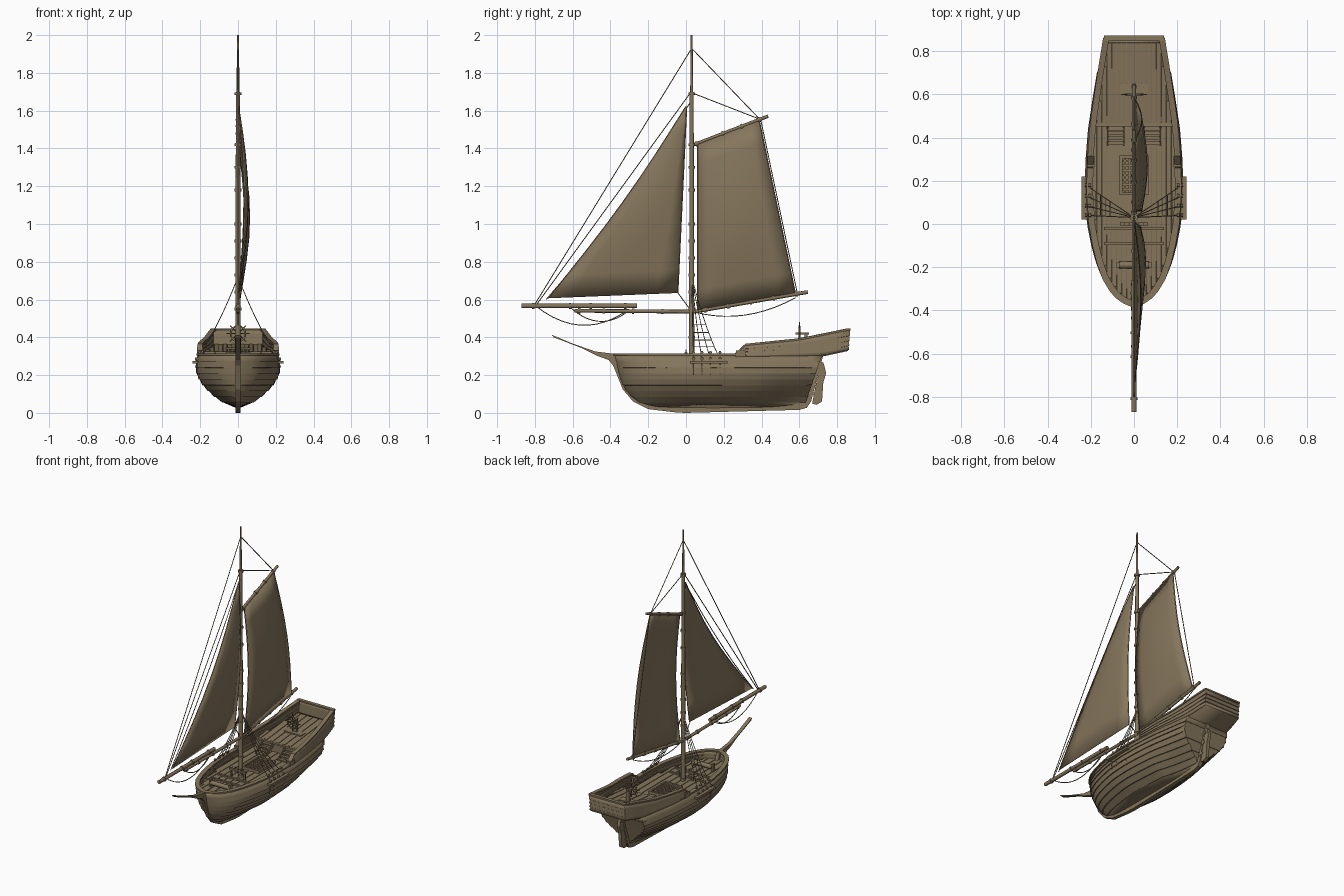
import bpy, bmesh, math
from mathutils import Vector as V

if "Cube" in bpy.data.objects:
    bpy.data.objects.remove(bpy.data.objects["Cube"])

wood = bpy.data.materials.new("weathered_wood")
wood.diffuse_color = (0.235, 0.18, 0.107, 1)
wood.use_nodes = True
wood.node_tree.nodes["Principled BSDF"].inputs["Base Color"].default_value = wood.diffuse_color


def interp(t, tab):
    for (a, p), (b, q) in zip(tab, tab[1:]):
        if t <= b:
            return p + (q - p) * max(0, (t - a) / (b - a))
    return tab[-1][1]


def add(name, data):
    ob = bpy.data.objects.new(name, data)
    bpy.context.collection.objects.link(ob)
    data.materials.append(wood)
    return ob


def finish(name, bm, thick=0, smooth=True):
    bmesh.ops.recalc_face_normals(bm, faces=bm.faces[:])
    me = bpy.data.meshes.new(name)
    bm.to_mesh(me)
    bm.free()
    ob = add(name, me)
    if thick:
        m = ob.modifiers.new("thickness", 'SOLIDIFY')
        m.thickness, m.offset = thick, 0
    if smooth:
        bpy.ops.object.select_all(action='DESELECT')
        ob.select_set(True)
        bpy.context.view_layer.objects.active = ob
        bpy.ops.object.shade_smooth_by_angle(angle=math.radians(25))
    return ob


def grid(name, rows, cyclic=False, thick=0, smooth=True):
    bm = bmesh.new()
    vs = [[bm.verts.new(p) for p in r] for r in rows]
    n = len(rows[0])
    for a, b in zip(vs, vs[1:]):
        for k in range(n if cyclic else n - 1):
            bm.faces.new((a[k], a[(k + 1) % n], b[(k + 1) % n], b[k]))
    return finish(name, bm, thick, smooth)


def profile(name, pts, half):
    """Side outline in y,z given thickness across x."""
    bm = bmesh.new()
    f = bm.faces.new([bm.verts.new((-half, y, z)) for y, z in pts])
    r = bmesh.ops.extrude_face_region(bm, geom=[f])
    bmesh.ops.translate(bm, vec=(2 * half, 0, 0),
                        verts=[v for v in r['geom'] if isinstance(v, bmesh.types.BMVert)])
    return finish(name, bm, 0, False)


def box(name, c, size, tilt=0):
    bm = bmesh.new()
    bmesh.ops.create_cube(bm, size=1)
    bmesh.ops.scale(bm, vec=size, verts=bm.verts)
    ob = finish(name, bm, 0, False)
    ob.location, ob.rotation_euler = c, (tilt, 0, 0)


def tube(name, pts, r=0.0022, r2=None, closed=False, res=1):
    cu = bpy.data.curves.new(name, 'CURVE')
    cu.dimensions, cu.bevel_depth, cu.bevel_resolution = '3D', r, res
    cu.use_fill_caps = True
    sp = cu.splines.new('POLY')
    sp.points.add(len(pts) - 1)
    for i, p in enumerate(pts):
        sp.points[i].co = (*p, 1)
        sp.points[i].radius = 1 + ((r2 or r) / r - 1) * i / max(1, len(pts) - 1)
    sp.use_cyclic_u = closed
    return add(name, cu)


def sag(a, b, d, n=10):
    """Rope points from a to b, hanging by d at the middle."""
    a, b = V(a), V(b)
    return [a.lerp(b, i / n) + V((0, 0, -4 * d * (i / n) * (1 - i / n))) for i in range(n + 1)]


def rail(name, path, w, h):
    rows = []
    for i, p in enumerate(path):
        t = V(path[min(i + 1, len(path) - 1)]) - V(path[max(i - 1, 0)])
        n = V((t.y, -t.x, 0)).normalized() * w / 2
        up = V((0, 0, h / 2))
        rows.append([V(p) + n + up, V(p) - n + up, V(p) - n - up, V(p) + n - up])
    grid(name, rows, True)


# deck outline: half width along y
PLAN = [(-.37, .014), (-.355, .05), (-.33, .085), (-.3, .11), (-.25, .14), (-.18, .165), (-.1, .185),
        (0, .203), (.15, .213), (.3, .21), (.45, .199), (.6, .178), (.72, .16), (.86, .137)]
plan = lambda y: interp(y, PLAN)
ztop = lambda y: interp(y, [(.26, .307), (.315, .358), (.6, .387), (.86, .44)])
zbot = lambda y: interp(y, [(.26, .296), (.72, .303), (.86, .333)])
qdeck = lambda y: .315 + (y - .46) * .1

# hull: lapped strakes
N = 36


def hull_row(u, off):
    z = .03 + .275 * u
    y0 = interp(z, [(.03, -.17), (.06, -.25), (.1, -.3), (.15, -.33), (.2, -.348), (.305, -.37)])
    y1 = interp(z, [(.03, .62), (.1, .645), (.305, .715)])
    side = []
    for k in range(N + 1):
        s = (k / N) ** 1.5
        p = interp(s, [(0, .8), (.4, .65), (.7, .8), (1, 1.7)])
        f = math.sin(math.pi / 2 * min(1, u / .8)) ** p
        f *= 1 + .045 * min(1, (1 - u) / .2)
        side.append((plan(-.37 + s * 1.085) * f - .006 + off, y0 + s * (y1 - y0), z))
    side = [(max(x, .002), y, z) for x, y, z in side]
    return [(-x, y, z) for x, y, z in reversed(side)] + side


rows = []
for i in range(9):
    rows += [hull_row(i / 9, .006), hull_row((i + 1) / 9, 0)]
grid("hull_planking", rows, True, .014)

# keel with stem and sternpost, beakhead, rudder
profile("keel_and_stem", [(-.4, .285), (-.365, .2), (-.335, .125), (-.28, .06), (-.2, .02), (-.05, .002), (0, 0),
        (.6, .016), (.64, .027), (.662, .06), (.725, .3), (.69, .3), (.61, .06), (0, .045), (-.15, .055),
        (-.27, .11), (-.32, .2), (-.35, .305), (-.375, .31)], .013)
profile("beakhead", [(-.71, .413), (-.6, .367), (-.48, .325), (-.36, .31), (-.36, .25), (-.385, .25),
        (-.41, .28), (-.47, .302), (-.55, .342), (-.7, .4)], .012)
profile("rudder", [(.668, .05), (.69, .042), (.72, .06), (.727, .16), (.742, .21), (.728, .265),
        (.708, .275), (.7, .2), (.685, .14)], .011)
for z in (.1, .17, .235):
    box("rudder_hinge", (0, .64 + z * .24, z), (.03, .05, .012), .2)

# raised stern bulwark, open at the front, with transom
ys = [.26, .29, .315] + [.315 + .545 * k / 10 for k in range(1, 11)]
rows = []
for i in range(4):
    for j, off in ((i / 4, .004), ((i + 1) / 4, 0)):
        side = [(plan(y) - .006 + off, y + (.008 * j - .004 + off / 2 if y > .85 else 0),
                 zbot(y) + (ztop(y) - zbot(y)) * j) for y in ys]
        rows.append(side + [(-x, y, z) for x, y, z in reversed(side)])
grid("stern_bulwark", rows, False, .014)


def sheet(name, a, b, zf, inset, thick):
    yy = [a + (b - a) * k / 24 for k in range(25)]
    grid(name, [[(-plan(y) + inset, y, zf(y)), (plan(y) - inset, y, zf(y))] for y in yy], False, thick)


# decks and counter
sheet("main_deck", -.355, .47, lambda y: .25, .01, .008)
sheet("quarter_deck", .46, .855, qdeck, .01, .008)
sheet("stern_counter", .66, .858, zbot, .006, .01)
box("deck_bulkhead", (0, .464, .283), (.37, .01, .07))
box("bulkhead_beam", (0, .46, .318), (.36, .018, .012))
for i in range(-8, 9):
    x = i * .023
    ok = [y for y in [-.35 + .01 * k for k in range(120)] if plan(y) > abs(x) + .02]
    lift = .0025 * (i % 2)
    box("deck_plank", (x, (ok[0] + .46) / 2, .255 + lift), (.021, .46 - ok[0], .006))
    e = min(.85, ok[-1])
    m = (.465 + e) / 2
    if e > .5:
        box("quarter_plank", (x, m, qdeck(m) + .005 + lift), (.021, e - .465, .006), .1)

# rails
bow = [(plan(y) - .008, y, .309) for y in
       [-.37, -.355, -.33, -.3, -.25, -.18, -.1, 0, .08, .15, .22, .27]]
rail("main_rail", [(-x, y, z) for x, y, z in reversed(bow)] + bow, .03, .01)
for s in (-1, 1):
    rail("quarter_rail", [(s * (plan(y) - .008), y, ztop(y) + .003) for y in ys], .028, .01)
    # channel, deadeyes and shrouds
    box("channel", (s * .22, .12, .268), (.044, .2, .014))
    box("cleat", (s * .2, .29, .315), (.035, .05, .03))
    shrouds = [sag((0, .03, .72), (s * .222, y, .285), .035) for y in (.04, .085, .13, .18)]
    for sh in shrouds:
        tube("shroud", sh)
        x, y, z = sh[-1]
        for h in (.285, .32):
            tube("deadeye", [(x - s * (h - .285) * .5 - .005, y, h), (x - s * (h - .285) * .5 + .005, y, h)], .008)
        tube("chain_plate", [(x, y, .275), (s * .214, y, .2)], .003)
    for k in (5, 6, 7, 8):
        tube("ratline", [sh[k] for sh in shrouds], .0018)
    # stairs to the quarter deck
    for k in range(4):
        box("stair_tread", (s * .085, .375 + k * .023, .265 + k * .014), (.07, .02, .008))
    for dx in (-.037, .037):
        box("stair_side", (s * .085 + dx, .41, .285), (.006, .1, .022), .55)
box("transom_rail", (0, .86, .443), (.28, .024, .01))

# hatch with grating
for x in (-.06, .06):
    box("hatch_side", (x, .225, .265), (.012, .18, .026))
for y in (.14, .31):
    box("hatch_end", (0, y, .265), (.132, .012, .026))
for k in range(7):
    box("hatch_bar", (0, .16 + k * .022, .266), (.11, .009, .01))
for k in range(-2, 3):
    box("hatch_slat", (k * .021, .225, .264), (.008, .16, .01))

# fore deck: beams, windlass, pin rail by the mast
for y in (-.09, -.02):
    box("deck_beam", (0, y, .262), (.28, .014, .012))
tube("windlass_drum", [(-.07, -.19, .285), (.07, -.19, .285)], .016, res=2)
for x in (-.075, .075):
    box("windlass_post", (x, -.19, .28), (.014, .025, .06))
    box("pin_rail_post", (x * .7, .0, .285), (.012, .012, .075))
box("pin_rail", (0, 0, .315), (.13, .016, .01))
for k in range(-2, 3):
    tube("belaying_pin", [(k * .022, 0, .295), (k * .022, 0, .335)], .003)

# steering wheel
c = V((0, .6, .42))
for k in range(8):
    a = k * math.pi / 4
    tube("wheel_spoke", [c, c + V((math.sin(a), 0, math.cos(a))) * .06], .003)
tube("wheel_rim", [c + V((math.sin(k * math.pi / 8), 0, math.cos(k * math.pi / 8))) * .04 for k in range(16)],
     .005, closed=True)
tube("wheel_axle", [(0, .58, .42), (0, .65, .42)], .007)
box("wheel_stand", (0, .635, .378), (.022, .016, .09))
box("wheel_base", (0, .625, .339), (.13, .05, .014))

# mast, spars and bands
tube("lower_mast", [(0, .03, .24), (0, .03, 1.7)], .015, .011, res=3)
tube("top_mast", [(0, .03, 1.68), (0, .03, 2)], .008, .005, res=2)
for z in (.27, .4, .55, .64, .73, .82, .91, 1, 1.18, 1.3, 1.42, 1.69):
    tube("mast_band", [(0, .03, z - .007), (0, .03, z + .007)], .018, res=3)
SPARS = [("jib_spar", (0, -.87, .566), (0, -.26, .566), .012, (.1, .42, .6, .9)),
         ("inner_spar", (0, -.59, .541), (0, .03, .536), .01, (.04, .25, .5, .75)),
         ("boom", (0, .04, .535), (0, .645, .64), .01, (.1, .3, .5, .7, .9)),
         ("gaff", (0, .035, 1.417), (0, .435, 1.571), .009, (.05, .4, .65, .88))]
for name, a, b, r, ts in SPARS:
    tube(name, [a, b], r, res=2)
    a, b = V(a), V(b)
    d = (b - a).normalized() * .006
    for t in ts:
        p = a.lerp(b, t)
        tube(name + "_band", [p - d, p + d], r + .004, res=2)


# sails: four corners, billowing to starboard
def sail(name, low_a, low_b, top_a, top_b, depth, hollow):
    rows = []
    for j in range(9):
        v = j / 8
        a, b = V((0, *low_a)).lerp(V((0, *top_a)), v), V((0, *low_b)).lerp(V((0, *top_b)), v)
        a.y += hollow * math.sin(math.pi * v)
        rows.append([a.lerp(b, i / 6) + V((.004 + depth * math.sin(math.pi * v) *
                     (.55 + .45 * math.sin(math.pi * i / 6)), 0, 0)) for i in range(7)])
    grid(name, rows, False, .004)
    tube(name + "_edge_rope", [r[-1] for r in rows], .003)
    tube(name + "_edge_rope", [r[0] for r in rows], .003)


sail("main_sail", (.062, .545), (.58, .628), (.062, 1.425), (.387, 1.552), .058, 0)
sail("jib", (-.73, .607), (-.043, .635), (-.002, 1.62), (.004, 1.622), .05, .03)

# standing and slack rigging, as y,z ends and sag
for a, b, d in [((-.8, .575), (.03, 1.93), 0), ((-.79, .575), (.02, 1.69), 0), ((-.74, .6), (.02, 1.64), .04),
                ((.03, 1.93), (.39, 1.555), 0), ((.03, 1.695), (.39, 1.555), 0), ((.395, 1.555), (.59, .63), 0),
                ((-.8, .57), (-.33, .53), .085), ((-.62, .565), (-.31, .535), .065),
                ((.04, .535), (.58, .61), .055), ((-.043, .635), (.02, .55), 0)]:
    tube("rigging_line", sag((0, *a), (0, *b), d), .0028)
